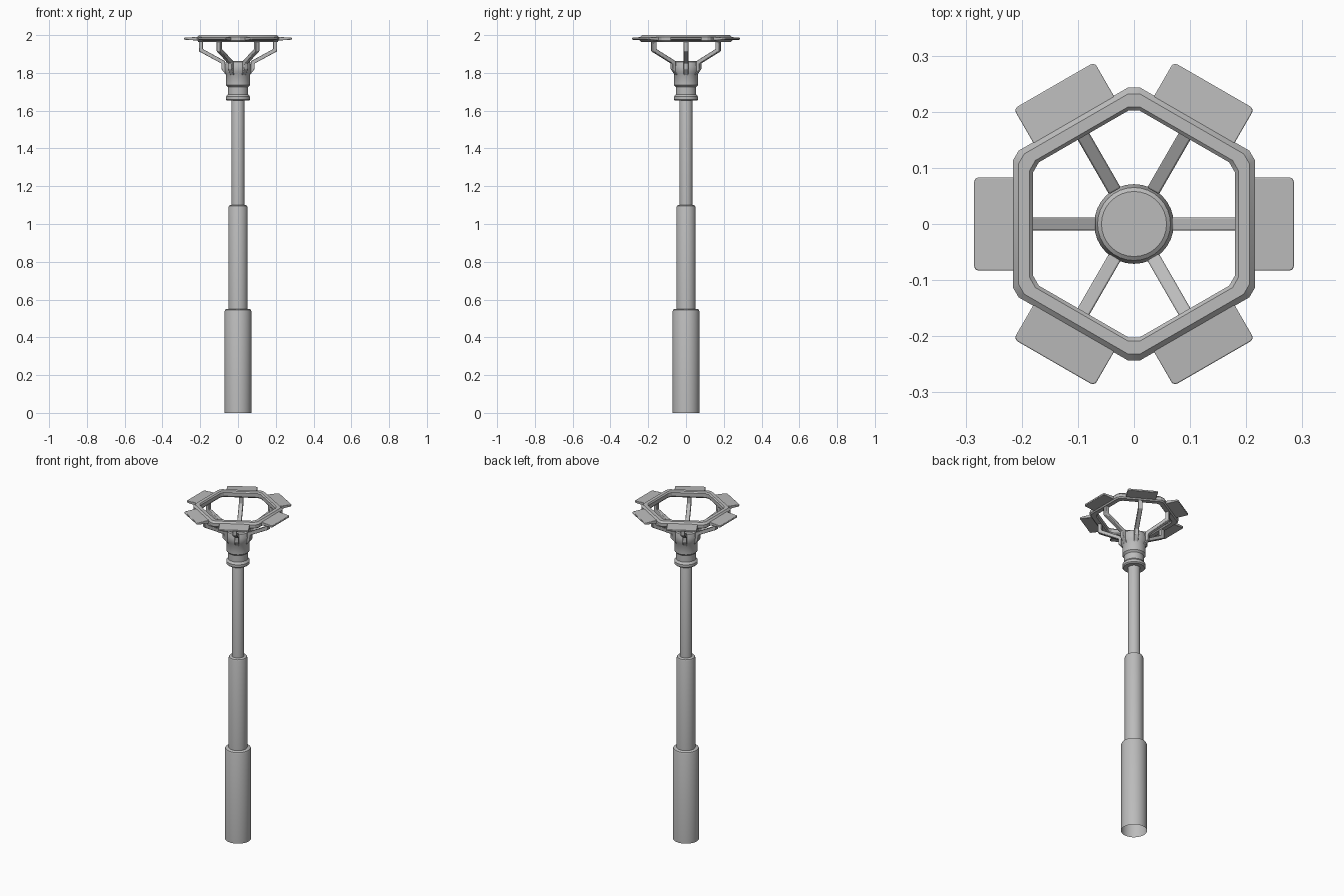
import bpy, bmesh, math
from mathutils import Matrix, Vector

if "Cube" in bpy.data.objects:
    bpy.data.objects.remove(bpy.data.objects["Cube"], do_unlink=True)

metal = bpy.data.materials.new("grey_metal")
metal.use_nodes = True
GREY = (0.5, 0.5, 0.5, 1)
metal.diffuse_color = GREY
metal.node_tree.nodes["Principled BSDF"].inputs["Base Color"].default_value = GREY


def finish(name, bm, bevel=0.0, angle=35):
    bmesh.ops.recalc_face_normals(bm, faces=bm.faces)
    mesh = bpy.data.meshes.new(name)
    bm.to_mesh(mesh)
    bm.free()
    obj = bpy.data.objects.new(name, mesh)
    bpy.context.collection.objects.link(obj)
    mesh.materials.append(metal)
    if bevel:
        mod = obj.modifiers.new("Soft edges", 'BEVEL')
        mod.width, mod.segments, mod.limit_method = bevel, 2, 'ANGLE'
    bpy.ops.object.select_all(action='DESELECT')
    obj.select_set(True)
    bpy.context.view_layer.objects.active = obj
    bpy.ops.object.shade_smooth_by_angle(angle=math.radians(angle))
    return obj


def lathe(name, profile, sides=32, cap_top=True):
    """Spin (radius, height) points round the vertical axis."""
    bm = bmesh.new()
    rings = [[bm.verts.new((r * math.cos(math.tau * i / sides),
                            r * math.sin(math.tau * i / sides), z))
              for i in range(sides)] for r, z in profile]
    for low, high in zip(rings, rings[1:]):
        for i in range(sides):
            j = (i + 1) % sides
            bm.faces.new((low[i], low[j], high[j], high[i]))
    if cap_top:
        bm.faces.new(rings[-1])
    return finish(name, bm)


def extrude_outline(bm, points, direction):
    face = bm.faces.new([bm.verts.new(p) for p in points])
    geo = bmesh.ops.extrude_face_region(bm, geom=[face])["geom"]
    bmesh.ops.translate(bm, vec=direction,
                        verts=[g for g in geo if isinstance(g, bmesh.types.BMVert)])


def around(name, build, bevel):
    """Build one part on +x and repeat it on the six sides."""
    for k in range(6):
        bm = bmesh.new()
        build(bm)
        bm.transform(Matrix.Rotation(k * math.tau / 6, 4, 'Z'))
        finish(f"{name}_{k + 1}", bm, bevel)


# Telescoping post, open underneath
def tube(name, r, bottom, top):
    lathe(name, [(r, bottom), (r, top - 0.012), (r - 0.003, top - 0.004),
                 (r - 0.01, top)])


tube("lower_post", 0.071, 0, 0.55)
tube("middle_post", 0.051, 0.54, 1.10)
tube("upper_post", 0.034, 1.09, 1.68)

# Collar and cup under the lamp ring
lathe("collar", [(0.034, 1.653), (0.058, 1.653), (0.064, 1.659), (0.064, 1.674),
                 (0.054, 1.686), (0.054, 1.725), (0.064, 1.735), (0.064, 1.795),
                 (0.071, 1.805), (0.071, 1.835), (0.065, 1.857), (0.058, 1.862)])


# Bent support arms
def arm(bm):
    outer = [(0.207, 1.972), (0.207, 1.914), (0.088, 1.85), (0.088, 1.82), (0.06, 1.785)]
    inner = [(0.05, 1.80), (0.068, 1.828), (0.068, 1.862), (0.186, 1.926), (0.186, 1.972)]
    extrude_outline(bm, [(x, -0.012, z) for x, z in outer + inner], (0, 0.024, 0))


around("support_arm", arm, 0.003)


# Flat panels, thinner towards the outer edge
def panel(bm):
    side = [(0.195, 1.970), (0.285, 1.976), (0.285, 1.986), (0.195, 1.992)]
    extrude_outline(bm, [(x, -0.083, z) for x, z in side], (0, 0.166, 0))
    corners = [e for e in bm.edges
               if all(v.co.x > 0.28 for v in e.verts)
               and abs(e.verts[0].co.z - e.verts[1].co.z) > 0.005]
    bmesh.ops.bevel(bm, geom=corners, offset=0.008, segments=3, profile=0.5,
                    affect='EDGES')


around("panel", panel, 0.002)


# Hexagonal ring with clipped corners
def hexagon(apothem, clip):
    r = apothem / math.cos(math.pi / 6)
    pts = []
    for k in range(6):
        a = math.pi / 6 + k * math.pi / 3
        corner = Vector((r * math.cos(a), r * math.sin(a)))
        for turn in (-1, 1):
            n = a + turn * math.radians(120)
            pts.append(corner + clip * Vector((math.cos(n), math.sin(n))))
    return pts


bm = bmesh.new()
section = [(0.185, 1.964), (0.210, 1.964), (0.216, 1.971), (0.216, 1.989),
           (0.206, 2.0), (0.186, 2.0), (0.180, 1.993), (0.180, 1.971)]
loops = [[bm.verts.new((p.x, p.y, z)) for p in hexagon(a, 0.012)] for a, z in section]
for one, two in zip(loops, loops[1:] + loops[:1]):
    for i in range(len(one)):
        j = (i + 1) % len(one)
        bm.faces.new((one[i], one[j], two[j], two[i]))
finish("hexagonal_ring", bm, angle=25)
